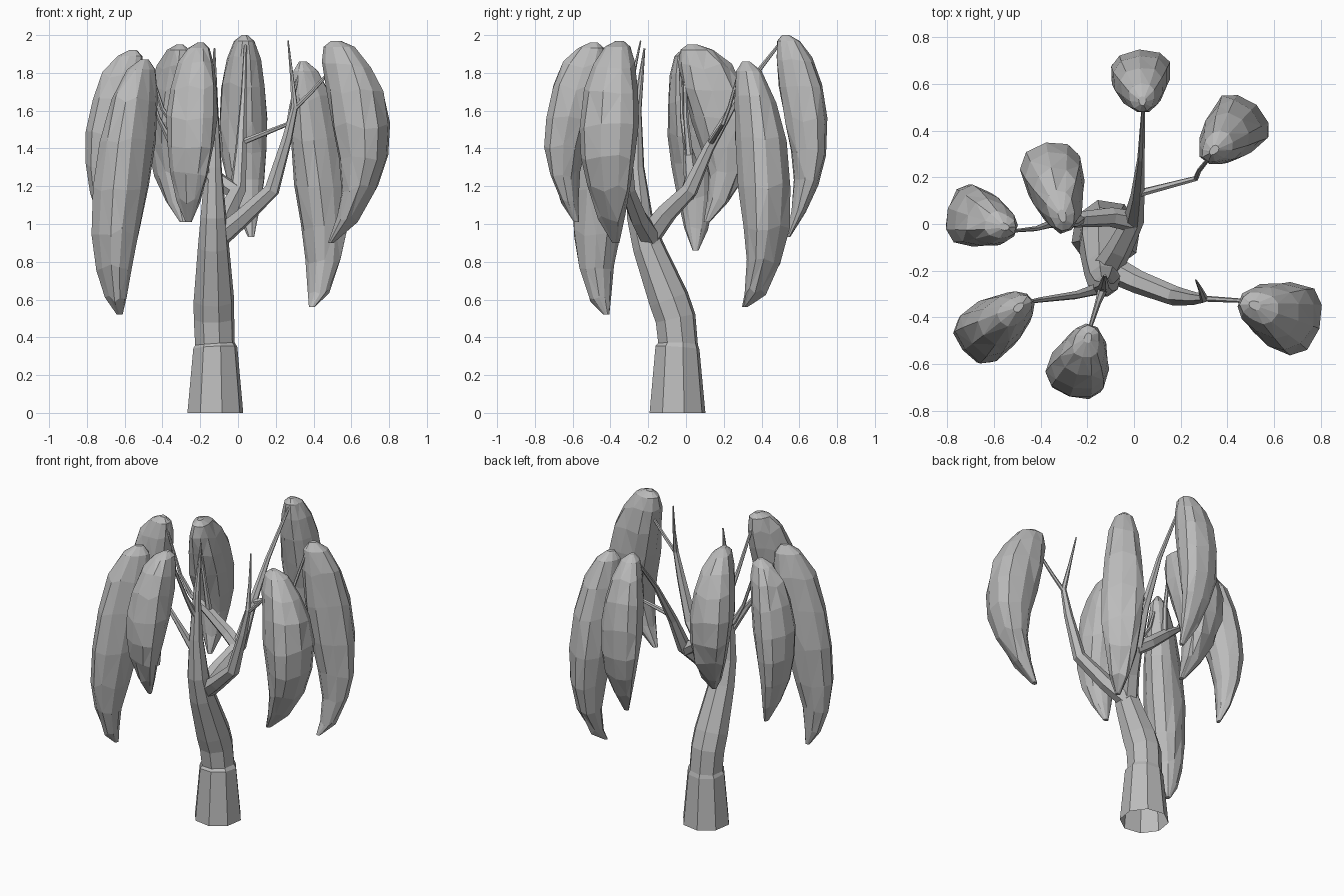
import bpy, bmesh, math, random
from mathutils import Vector

random.seed(4)
cube = bpy.data.objects.get("Cube")
if cube:
    bpy.data.objects.remove(cube, do_unlink=True)

grey = bpy.data.materials.new("plain grey")
grey.use_nodes = True
colour = (0.5, 0.5, 0.5, 1)
grey.diffuse_color = colour
grey.node_tree.nodes["Principled BSDF"].inputs["Base Color"].default_value = colour


def skin(name, rings, cap_start=True, facets=False):
    """Join rings of points into one flat-shaded skin."""
    bm = bmesh.new()
    loops = [[bm.verts.new(p) for p in ring] for ring in rings]
    n = len(loops[0])
    for a, b in zip(loops, loops[1:]):
        for i in range(n):
            j = (i + 1) % n
            bm.faces.new((a[i], a[j], b[j], b[i]))
    bm.faces.new(loops[-1])
    if cap_start:
        bm.faces.new(loops[0])
    bmesh.ops.recalc_face_normals(bm, faces=bm.faces)
    if facets:
        bmesh.ops.triangulate(bm, faces=bm.faces)
    mesh = bpy.data.meshes.new(name)
    bm.to_mesh(mesh)
    bm.free()
    mesh.materials.append(grey)
    bpy.context.collection.objects.link(bpy.data.objects.new(name, mesh))


def limb(name, path, sides=6, cap_start=True):
    """Tapered tube through (x, y, z, radius) points."""
    pts = [Vector(p[:3]) for p in path]
    span = pts[-1] - pts[0]
    ref = min((Vector((1, 0, 0)), Vector((0, 1, 0))), key=lambda v: abs(v.dot(span)))
    rings = []
    for k, p in enumerate(pts):
        before = (p - pts[max(k - 1, 0)]).normalized()
        after = (pts[min(k + 1, len(pts) - 1)] - p).normalized()
        along = (before + after).normalized()
        u = along.cross(ref).normalized()
        v = along.cross(u)
        turns = [math.tau * (i + 0.3) / sides for i in range(sides)]
        rings.append([p + path[k][3] * (u * math.cos(a) + v * math.sin(a)) for a in turns])
    skin(name, rings, cap_start)


# Drooping clump: height, inner edge, outer edge, width (all as fractions)
CLUMP = [(1, .12, .26, .12), (.97, .02, .47, .42), (.88, 0, .72, .7),
         (.75, .05, .9, .9), (.58, .17, 1, 1), (.42, .32, 1, .93),
         (.27, .42, .9, .75), (.12, .42, .7, .47), (0, .38, .46, .12)]


def blunt(v):
    return math.copysign(abs(v) ** 0.85, v)


def clump(name, top, far, tip, width, low, high, sag=1.0, sides=11):
    """Crescent of foliage; a larger sag moves its bulge lower."""
    top, far, tip = Vector(top), Vector(far), Vector(tip)
    out = far - top
    side = Vector((-out.y, out.x)).normalized() * width / 2
    shift = tip - (top + out * 0.42)
    rings = []
    for h, inner, outer, w in CLUMP:
        ring = []
        for i in range(sides):
            a = math.tau * i / sides
            c, s = blunt(math.cos(a)), blunt(math.sin(a))
            rough = 1 + random.uniform(-0.05, 0.03)
            r = (inner + outer) / 2 + (outer - inner) / 2 * c * rough
            p = top + out * r + side * w * s * (1 + 0.18 * c) * rough + shift * (1 - h) ** 3
            lift = random.uniform(-0.02, 0.02) if 0 < h < 0.95 else 0
            ring.append((p.x, p.y, low + (high - low) * h ** sag + lift))
        rings.append(ring)
    skin(name, rings, facets=True)


# Trunk, open underneath, tapering to a spike
limb("trunk", [(-.12, -.045, 0, .152), (-.12, -.045, .345, .12), (-.122, -.042, .365, .108),
               (-.127, -.055, .5, .11), (-.128, -.09, .6, .11), (-.13, -.2, .88, .085),
               (-.13, -.245, 1.04, .07), (-.13, -.265, 1.3, .045),
               (-.128, -.26, 1.6, .025), (-.125, -.22, 1.93, .005)], 8, False)

# Main boughs
limb("right_bough", [(-.1, -.19, .93, .06), (.02, -.25, 1.03, .05), (.18, -.31, 1.18, .042),
                     (.26, -.32, 1.45, .028), (.3, -.32, 1.62, .018), (.285, -.28, 1.78, .01),
                     (.265, -.24, 1.97, .004)])
limb("back_bough", [(-.12, -.2, .93, .065), (-.06, -.1, 1.06, .055), (0, .02, 1.18, .045),
                    (.015, .12, 1.4, .03), (.03, .28, 1.68, .016), (.04, .5, 1.96, .008)])
limb("left_bough", [(0, .01, 1.16, .045), (-.1, .03, 1.23, .042), (-.23, .02, 1.34, .035),
                    (-.36, 0, 1.44, .018), (-.42, -.02, 1.56, .011), (-.52, -.03, 1.87, .007)])

# Twigs
limb("right_twig", [(.3, -.32, 1.61, .013), (.39, -.325, 1.7, .011), (.48, -.33, 1.8, .009)])
limb("back_twig", [(.015, .13, 1.43, .017), (.265, .195, 1.53, .012),
                   (.28, .23, 1.62, .01), (.32, .28, 1.8, .008)])
limb("left_twig", [(-.23, .02, 1.34, .022), (-.25, .0, 1.55, .014), (-.3, -.01, 1.9, .008)])
limb("front_left_twig", [(-.13, -.27, 1.2, .03), (-.25, -.305, 1.4, .018),
                         (-.4, -.325, 1.61, .012), (-.46, -.335, 1.8, .008)])
limb("front_twig", [(-.13, -.27, 1.45, .022), (-.155, -.34, 1.6, .013), (-.19, -.45, 1.88, .008)])

# Hanging foliage
clump("foliage_front_left", (-.44, -.315), (-.725, -.54), (-.625, -.42), .255, .52, 1.87, 1.3)
clump("foliage_front", (-.18, -.43), (-.27, -.735), (-.26, -.58), .26, 1.01, 1.96)
clump("foliage_right", (.45, -.325), (.805, -.45), (.49, -.37), .3, .9, 1.97)
clump("foliage_back_right", (.3, .27), (.525, .515), (.39, .31), .265, .56, 1.86, 1.3)
clump("foliage_back", (.04, .475), (.02, .75), (.07, .54), .26, .93, 2.0)
clump("foliage_back_left", (-.29, -.04), (-.38, .35), (-.29, .11), .265, 1.01, 1.95)
clump("foliage_left", (-.5, -.03), (-.795, .065), (-.64, .05), .26, .86, 1.92)
